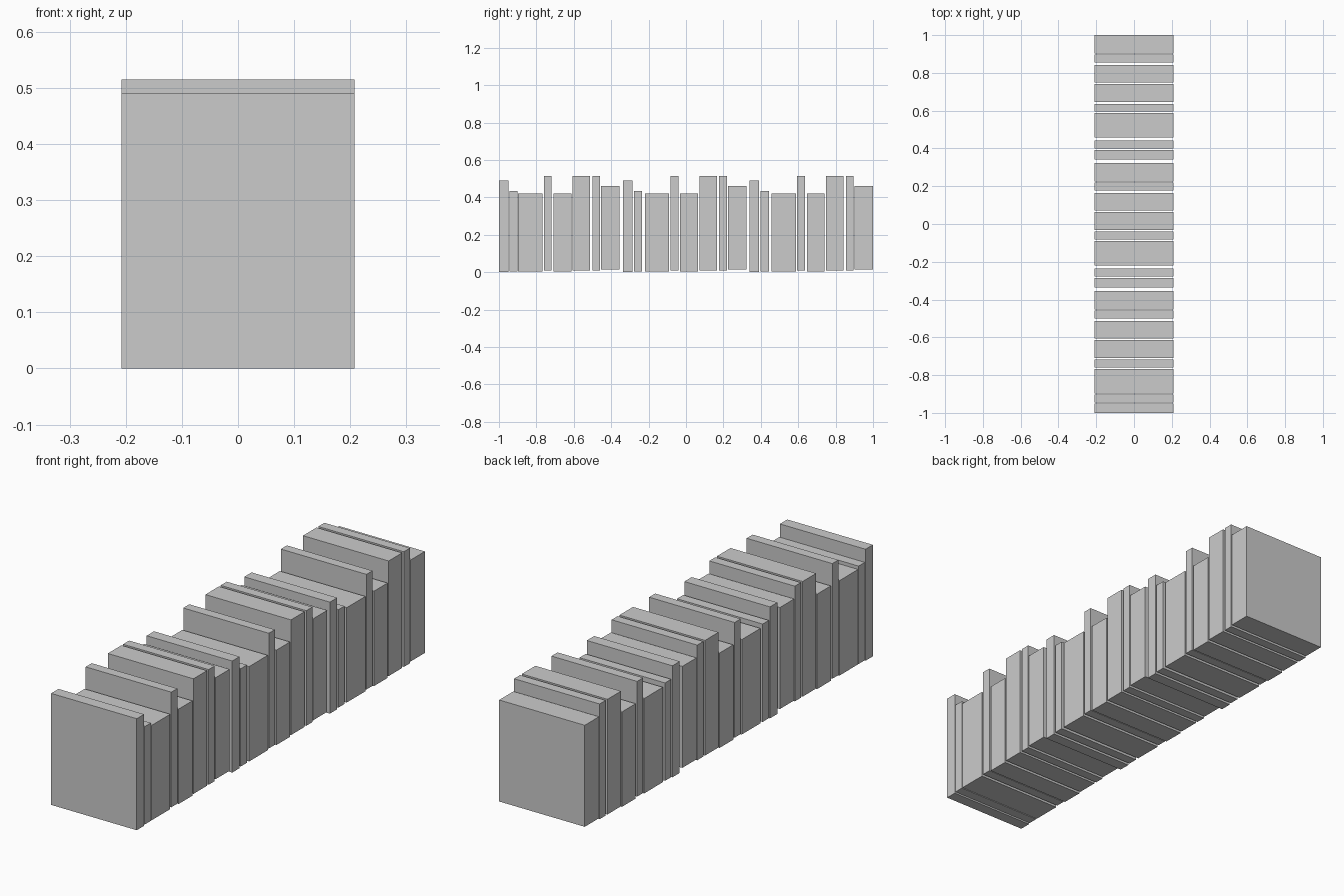
import bpy

DEPTH = 0.416      # book size along x
PERIOD = 0.6775    # spacing of the repeated set of books

# one set of books: y start, y end, bottom, top (middle set)
BOOKS = [
    (-0.337, -0.286, 0.000, 0.490),
    (-0.278, -0.235, 0.004, 0.434),
    (-0.220, -0.090, 0.004, 0.421),
    (-0.083, -0.041, 0.009, 0.515),
    (-0.031, 0.064, 0.004, 0.421),
    (0.071, 0.165, 0.009, 0.515),
    (0.177, 0.219, 0.009, 0.515),
    (0.224, 0.3225, 0.015, 0.461),
]


def add_book(name, y0, y1, z0, z1):
    bpy.ops.mesh.primitive_cube_add(size=1)
    book = bpy.context.object
    book.name = name
    for v in book.data.vertices:
        v.co.x *= DEPTH
        v.co.y = y0 if v.co.y < 0 else y1
        v.co.z = z0 if v.co.z < 0 else z1


# three sets of eight books standing in a row
for s in range(3):
    for i, (y0, y1, z0, z1) in enumerate(BOOKS):
        shift = (s - 1) * PERIOD
        # the first two books are pushed up against their neighbour
        if s == 0 and i < 2:
            shift += 0.0145 if i == 0 else 0.011
        add_book(f"book_{s * 8 + i + 1}", y0 + shift, y1 + shift, z0, z1)
